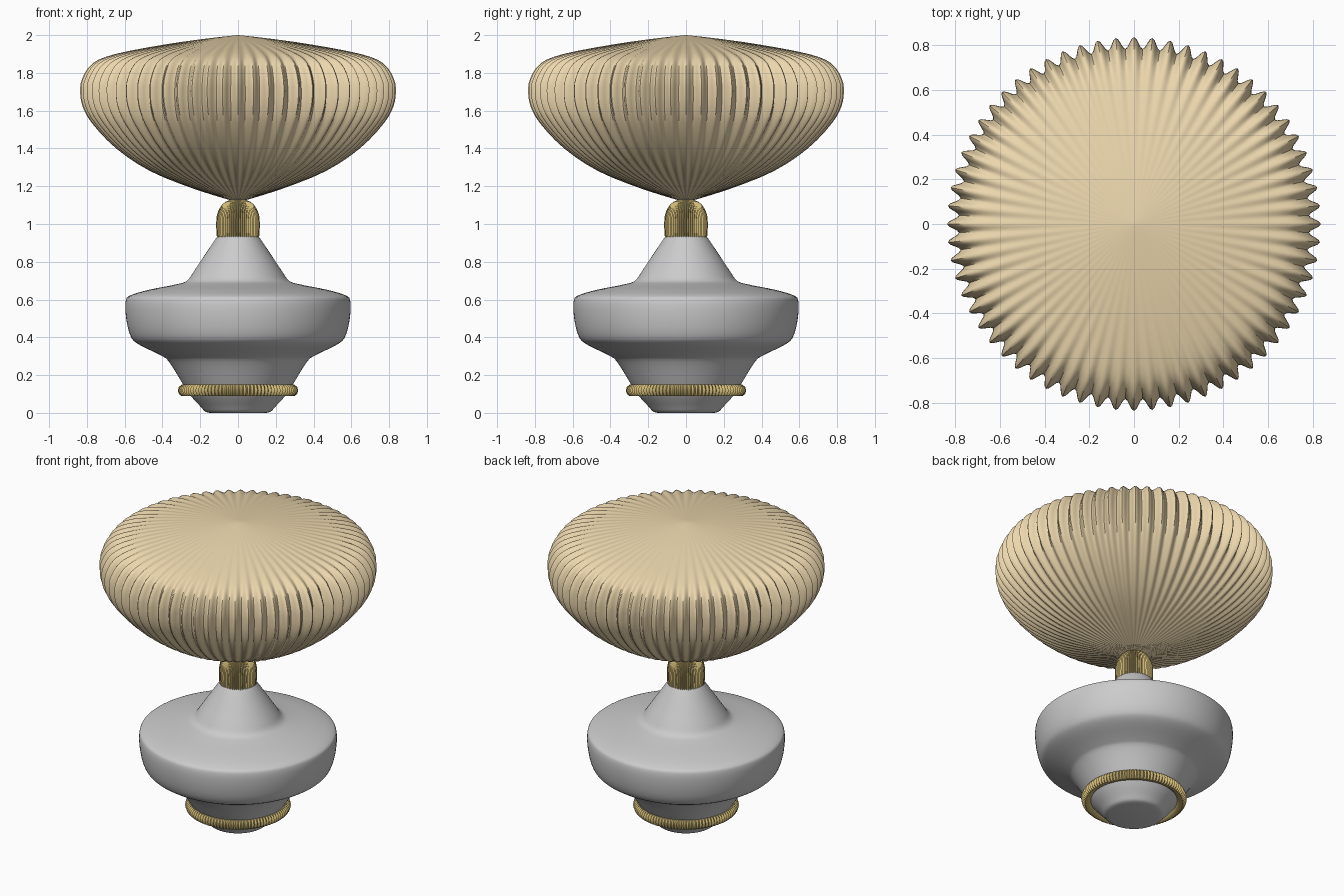
import bpy, bmesh
from math import sin, cos, pi, radians

if "Cube" in bpy.data.objects:
    bpy.data.objects.remove(bpy.data.objects["Cube"])


def material(name, rgb):
    m = bpy.data.materials.new(name)
    m.diffuse_color = (*rgb, 1)
    m.use_nodes = True
    m.node_tree.nodes["Principled BSDF"].inputs["Base Color"].default_value = m.diffuse_color
    return m


def spline(points, steps, closed=False):
    """Smooth a coarse profile with a Catmull-Rom curve."""
    n, out = len(points), []
    at = (lambda i: points[i % n]) if closed else (lambda i: points[max(0, min(n - 1, i))])
    for i in range(n if closed else n - 1):
        p0, p1, p2, p3 = (at(i + k) for k in (-1, 0, 1, 2))
        for s in range(steps):
            t = s / steps
            out.append(tuple(0.5 * (2 * b + (c - a) * t + (2 * a - 5 * b + 4 * c - d) * t ** 2
                                    + (3 * b - a - 3 * c + d) * t ** 3)
                             for a, b, c, d in zip(p0, p1, p2, p3)))
    return out if closed else out + [points[-1]]


def lathe(name, profile, segments, flutes=0, mat=None, closed=False, angle=40):
    """Revolve (radius, z, flute depth) points; flutes cut inwards from the radius."""
    bm = bmesh.new()
    rings = []
    for r, z, depth in profile:
        ring = []
        for i in range(segments):
            a = 2 * pi * i / segments
            rr = r - depth * (0.5 - 0.5 * cos(flutes * a))
            ring.append(bm.verts.new((rr * sin(a), -rr * cos(a), z)))
        rings.append(ring)
    pairs = list(zip(rings, rings[1:])) + ([(rings[-1], rings[0])] if closed else [])
    for low, high in pairs:
        for i in range(segments):
            j = (i + 1) % segments
            bm.faces.new((low[i], low[j], high[j], high[i]))
    if not closed:
        bm.faces.new(rings[0][::-1])
        bm.faces.new(rings[-1])
    bmesh.ops.recalc_face_normals(bm, faces=bm.faces)
    mesh = bpy.data.meshes.new(name)
    bm.to_mesh(mesh)
    bm.free()
    obj = bpy.data.objects.new(name, mesh)
    bpy.context.collection.objects.link(obj)
    if mat:
        mesh.materials.append(mat)
    bpy.ops.object.select_all(action='DESELECT')
    obj.select_set(True)
    bpy.context.view_layer.objects.active = obj
    bpy.ops.object.shade_smooth_by_angle(angle=radians(angle))
    return obj


fabric = material("pleated_fabric", (0.84, 0.68, 0.42))
brass = material("brass", (0.62, 0.48, 0.18))

# Turned grey body
body = [(0.15, 0, 0), (0.175, 0.008, 0), (0.20, 0.035, 0), (0.25, 0.09, 0), (0.29, 0.15, 0),
        (0.365, 0.27, 0), (0.41, 0.305, 0), (0.53, 0.365, 0), (0.57, 0.41, 0), (0.592, 0.50, 0),
        (0.595, 0.59, 0), (0.57, 0.622, 0), (0.47, 0.652, 0), (0.33, 0.68, 0), (0.27, 0.70, 0),
        (0.23, 0.755, 0), (0.16, 0.86, 0), (0.112, 0.93, 0), (0.09, 0.95, 0)]
lathe("lamp_body", spline(body, 4), 96)

# Beaded brass ring round the foot
ring = [(0.288 + 0.031 * cos(k * pi / 5), 0.119 + 0.032 * sin(k * pi / 5),
         0.012 * max(0, cos(k * pi / 5)) + 0.002) for k in range(10)]
lathe("foot_ring", ring, 96 * 4, 96, brass, closed=True)

# Fluted brass neck with a domed top
neck = [(0.112, 0.93, 0.008), (0.115, 0.97, 0.009), (0.115, 1.02, 0.009), (0.108, 1.06, 0.008),
        (0.09, 1.095, 0.006), (0.065, 1.118, 0.004), (0.03, 1.13, 0.001)]
lathe("neck_cap", spline(neck, 2), 60 * 4, 60, brass)

# Pleated shade, pleats deepest at the widest point
shade = [(0.02, 1.12, 0.001), (0.23, 1.185, 0.010), (0.465, 1.28, 0.018), (0.645, 1.40, 0.026),
         (0.77, 1.53, 0.034), (0.822, 1.62, 0.045), (0.836, 1.70, 0.052), (0.825, 1.77, 0.052),
         (0.77, 1.85, 0.046), (0.65, 1.90, 0.030), (0.39, 1.95, 0.008), (0.18, 1.98, 0.002),
         (0.004, 2.0, 0)]
lathe("pleated_shade", spline(shade, 3), 64 * 8, 64, fabric, angle=50)
